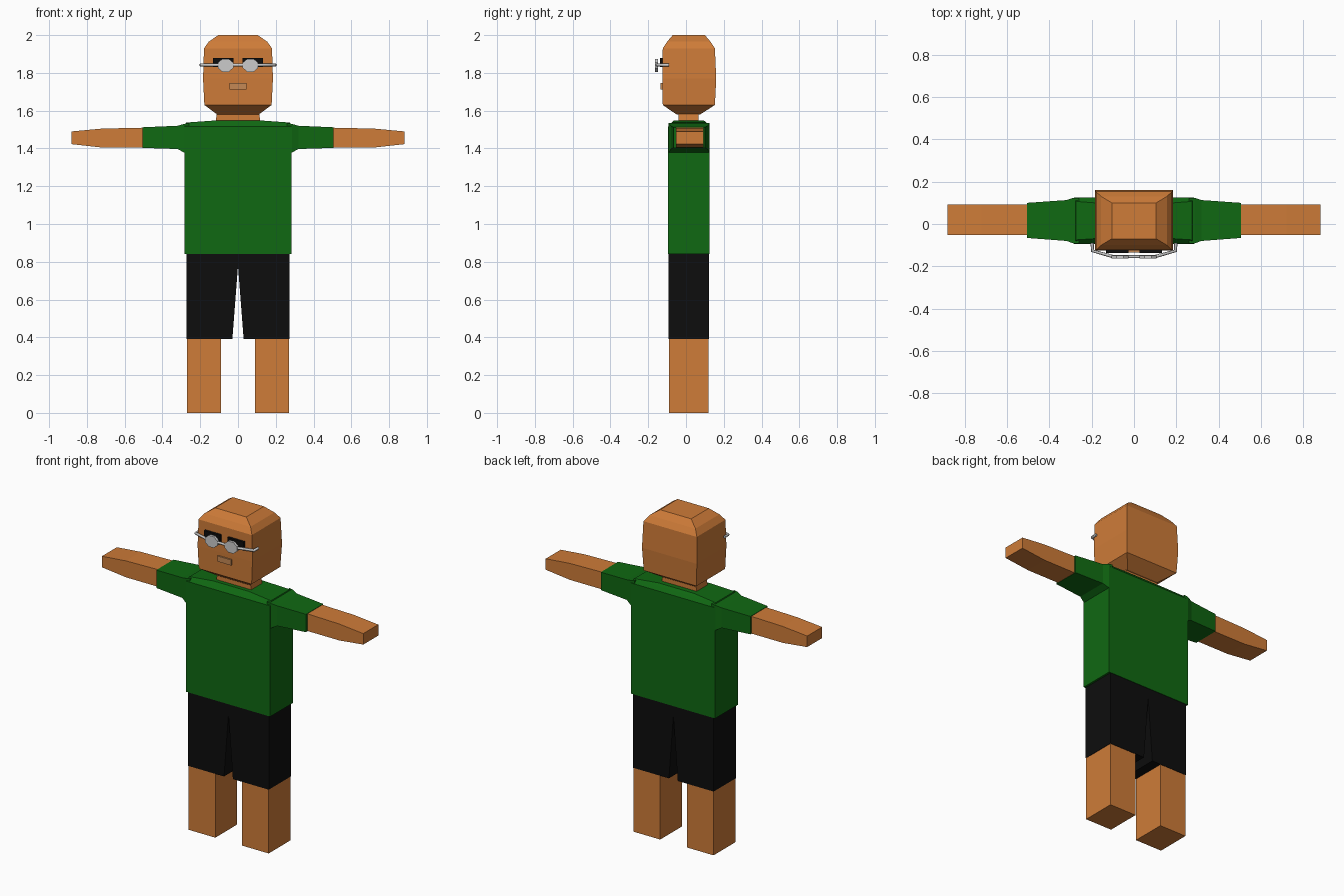
import bpy, bmesh, math
from mathutils import Vector, Matrix

if "Cube" in bpy.data.objects:
    bpy.data.objects.remove(bpy.data.objects["Cube"])


def material(name, r, g, b):
    m = bpy.data.materials.new(name)
    m.diffuse_color = (r, g, b, 1)
    m.use_nodes = True
    m.node_tree.nodes["Principled BSDF"].inputs["Base Color"].default_value = m.diffuse_color
    return m


SKIN = material("skin", 0.62, 0.2, 0.04)
GREEN = material("green_cloth", 0.005, 0.14, 0.006)
BLACK = material("black_cloth", 0.004, 0.004, 0.004)
LIP = material("lip", 0.56, 0.25, 0.09)


def add(name, bm, mat=None, mirror=False):
    bmesh.ops.recalc_face_normals(bm, faces=bm.faces)
    me = bpy.data.meshes.new(name)
    bm.to_mesh(me)
    bm.free()
    ob = bpy.data.objects.new(name, me)
    bpy.context.collection.objects.link(ob)
    if mat:
        me.materials.append(mat)
    if mirror:
        ob.modifiers.new("Mirror", 'MIRROR').use_mirror_merge = False
    return ob


def loft(name, rings, mat=None, along_x=False, mirror=False):
    """Rectangular sections (t, a0, a1, b0, b1) joined along z, or along x with a=y, b=z."""
    bm = bmesh.new()
    loops = []
    for t, a0, a1, b0, b1 in rings:
        corners = [(a0, b0), (a1, b0), (a1, b1), (a0, b1)]
        loops.append([bm.verts.new((t, a, b) if along_x else (a, b, t)) for a, b in corners])
    for lo, hi in zip(loops, loops[1:]):
        for i in range(4):
            j = (i + 1) % 4
            bm.faces.new((lo[i], lo[j], hi[j], hi[i]))
    bm.faces.new(loops[0])
    bm.faces.new(loops[-1])
    return add(name, bm, mat, mirror)


# Bare legs
loft("legs", [(0, 0.09, 0.27, -0.09, 0.12), (0.4, 0.09, 0.27, -0.09, 0.12)], SKIN, mirror=True)

# Shorts: front outline with a tapered slit, extruded in depth
bm = bmesh.new()
outline = [(-0.272, 0.39), (-0.03, 0.39), (0, 0.78), (0.03, 0.39), (0.272, 0.39),
           (0.272, 0.84), (-0.272, 0.84)]
face = bm.faces.new([bm.verts.new((x, -0.092, z)) for x, z in outline])
out = bmesh.ops.extrude_face_region(bm, geom=[face])["geom"]
bmesh.ops.translate(bm, vec=(0, 0.214, 0), verts=[v for v in out if isinstance(v, bmesh.types.BMVert)])
add("shorts", bm, BLACK)

# Shirt body, sleeves and arms
loft("shirt", [(0.84, -0.284, 0.284, -0.095, 0.125), (1.515, -0.284, 0.284, -0.095, 0.125),
               (1.537, -0.275, 0.275, -0.075, 0.107), (1.548, -0.12, 0.12, -0.065, 0.095)], GREEN)
loft("sleeves", [(0.26, -0.092, 0.124, 1.375, 1.534), (0.285, -0.092, 0.124, 1.378, 1.53),
                 (0.32, -0.08, 0.113, 1.397, 1.52), (0.505, -0.066, 0.1, 1.403, 1.512)],
     GREEN, along_x=True, mirror=True)
loft("arms", [(0.49, -0.052, 0.092, 1.405, 1.51), (0.72, -0.052, 0.092, 1.405, 1.505),
              (0.882, -0.052, 0.092, 1.423, 1.49)], SKIN, along_x=True, mirror=True)

# Neck and head
loft("neck", [(1.53, -0.12, 0.12, -0.04, 0.065), (1.6, -0.11, 0.11, -0.04, 0.065)], SKIN)
loft("head", [(1.58, -0.11, 0.11, -0.05, 0.075), (1.63, -0.178, 0.178, -0.123, 0.153),
              (1.77, -0.185, 0.185, -0.125, 0.16), (1.93, -0.18, 0.18, -0.123, 0.153),
              (1.965, -0.155, 0.155, -0.1, 0.13), (2.0, -0.105, 0.105, -0.07, 0.1)], SKIN)

# Face: eyes and mouth
loft("eyes", [(1.832, 0.025, 0.133, -0.138, -0.11), (1.88, 0.025, 0.133, -0.138, -0.11)],
     BLACK, mirror=True)
loft("mouth", [(1.713, -0.046, 0.046, -0.134, -0.11), (1.747, -0.046, 0.046, -0.134, -0.11)], LIP)

# Glasses: bent wire frame and octagonal lenses
curve = bpy.data.curves.new("glasses_frame", 'CURVE')
curve.dimensions = '3D'
curve.bevel_depth = 0.008
curve.bevel_resolution = 1
curve.use_fill_caps = True
path = [(-0.198, -0.09), (-0.196, -0.127), (-0.1, -0.154), (0.1, -0.154), (0.196, -0.127), (0.198, -0.09)]
spline = curve.splines.new('POLY')
spline.points.add(len(path) - 1)
for p, (x, y) in zip(spline.points, path):
    p.co = (x, y, 1.842, 1)
bpy.context.collection.objects.link(bpy.data.objects.new("glasses_frame", curve))

bm = bmesh.new()
place = (Matrix.Translation((0.066, -0.156, 1.84)) @ Matrix.Rotation(math.radians(90), 4, 'X')
         @ Matrix.Diagonal((1.2, 1, 1, 1)) @ Matrix.Rotation(math.pi / 8, 4, 'Z'))
bmesh.ops.create_cone(bm, cap_ends=True, segments=8, radius1=0.037, radius2=0.037, depth=0.016, matrix=place)
add("glasses_lenses", bm, mirror=True)
